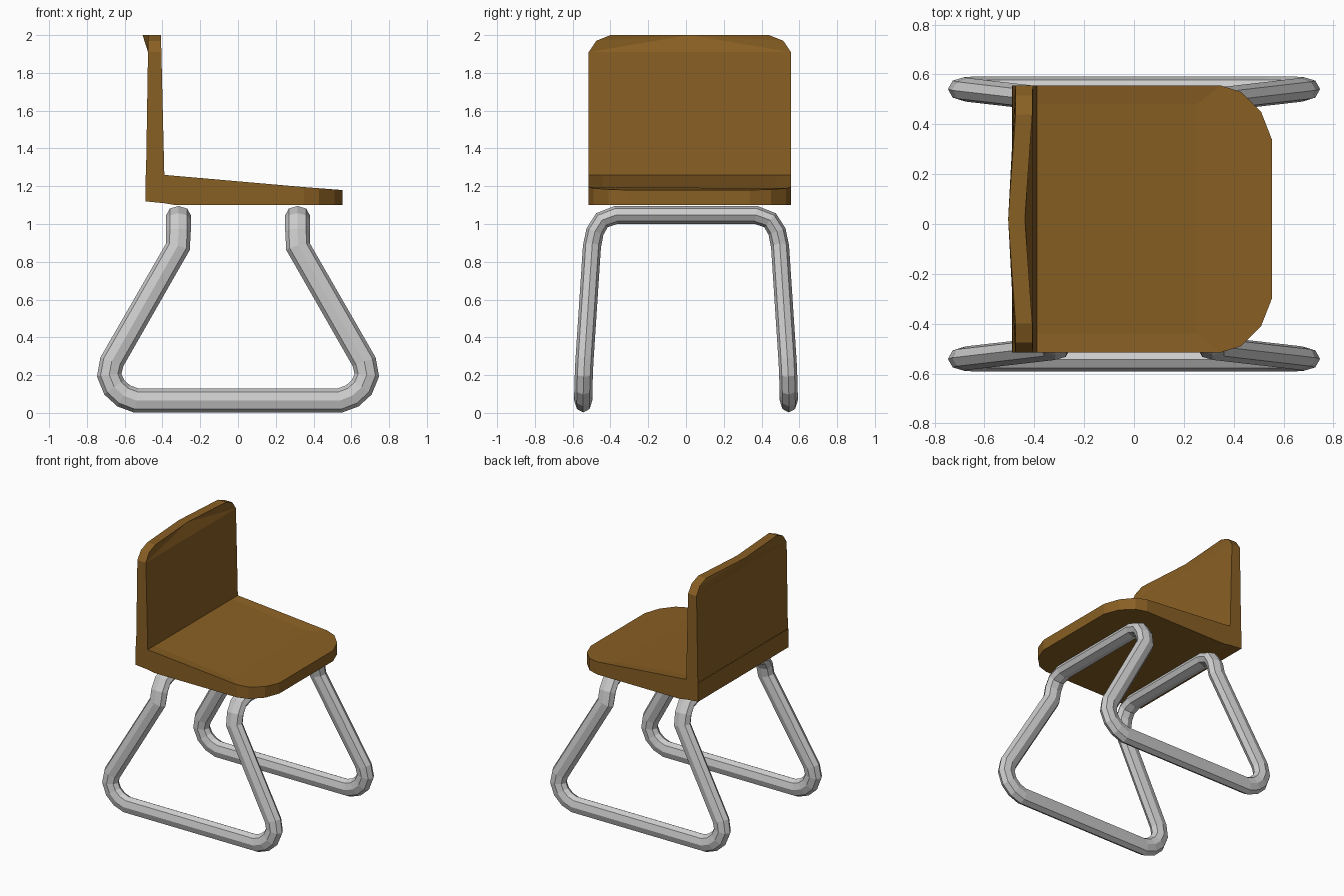
import bpy, bmesh
from math import cos, sin, pi, radians
from mathutils import Vector

if "Cube" in bpy.data.objects:
    bpy.data.objects.remove(bpy.data.objects["Cube"])

YC = 0.02  # the shell sits slightly off-centre on the frame


def finish(bm, name, mat=None):
    bmesh.ops.recalc_face_normals(bm, faces=bm.faces)
    mesh = bpy.data.meshes.new(name)
    bm.to_mesh(mesh)
    bm.free()
    obj = bpy.data.objects.new(name, mesh)
    bpy.context.collection.objects.link(obj)
    if mat:
        mesh.materials.append(mat)
    return obj


wood = bpy.data.materials.new("brown_shell")
wood.diffuse_color = (0.25, 0.115, 0.017, 1)
wood.use_nodes = True
wood.node_tree.nodes["Principled BSDF"].inputs["Base Color"].default_value = wood.diffuse_color


# Seat: rounded front corners, wedge-shaped side profile, shallow dish
def seat_top(x):
    if x <= -0.39:
        return 1.26
    if x <= 0.29:
        return 1.26 - 0.06 * (x + 0.39) / 0.68
    return 1.20 - 0.02 * (x - 0.29) / 0.26


half = [(-0.49, 0.535), (-0.39, 0.535), (-0.33, 0.535), (0.35, 0.535),
        (0.43, 0.51), (0.51, 0.43), (0.553, 0.32)]
ring = half + [(x, -y) for x, y in reversed(half)]
bm = bmesh.new()
top = [bm.verts.new((x, y + YC, seat_top(x))) for x, y in ring]
bot = [bm.verts.new((x, y + YC, 1.12 if x < -0.45 else 1.11 if x < -0.35 else 1.10))
       for x, y in ring]
n = len(ring)
for i in range(n):
    j = (i + 1) % n
    bm.faces.new((top[i], top[j], bot[j], bot[i]))
for i in range(2):
    bm.faces.new((bot[i], bot[i + 1], bot[n - 2 - i], bot[n - 1 - i]))
bm.faces.new(bot[2:n - 2])
dish = [bm.verts.new((x, y + YC, z)) for x, y, z in
        [(-0.39, 0.46, 1.26), (0.25, 0.46, 1.19), (0.25, -0.46, 1.19), (-0.39, -0.46, 1.26)]]
bm.faces.new(dish)
bm.faces.new(top[1:4] + [dish[1], dish[0]])
bm.faces.new(top[n - 4:n - 1] + [dish[3], dish[2]])
bm.faces.new(top[3:n - 3] + [dish[2], dish[1]])
finish(bm, "seat", wood)

# Backrest: rounded top corners, top edge bowed back at the middle
edge = [(0.535, 1.26), (0.535, 1.91), (0.495, 1.97), (0.42, 2.0)]
outline = edge + [(0, 2.0)] + [(-y, z) for y, z in reversed(edge)]
bm = bmesh.new()
sides = []
for x0, x1 in ((-0.39, -0.408), (-0.487, -0.475)):
    loop = []
    for y, z in outline:
        x = x0 + (x1 - x0) * (z - 1.26) / 0.74
        loop.append(bm.verts.new((x - (0.03 if y == 0 else 0), y + YC, z)))
    bm.faces.new((loop[0], loop[1], loop[7], loop[8]))
    for a, b in ((1, 2), (2, 3), (5, 6), (6, 7), (7, 1)):
        bm.faces.new((loop[4], loop[a], loop[b]))
    sides.append(loop)
f, b = sides
for i in range(8):
    bm.faces.new((f[i], f[i + 1], b[i + 1], b[i]))
finish(bm, "backrest", wood)

# Leg frame: one closed oval tube; x, y, z and outward tilt for one quarter
quarter = [(0.315, 0.37, 1.048, 78), (0.315, 0.445, 1.02, 48), (0.315, 0.482, 0.96, 22),
           (0.318, 0.498, 0.88, 6), (0.668, 0.538, 0.27, 4), (0.682, 0.541, 0.20, 3),
           (0.655, 0.543, 0.135, 2), (0.605, 0.544, 0.09, 1), (0.54, 0.544, 0.066, 0)]
path = []
for sx, sy in ((1, 1), (-1, 1), (-1, -1), (1, -1)):
    part = [(Vector((sx * x, sy * y, z)),
             Vector((0, sy * cos(radians(a)), sin(radians(a))))) for x, y, z, a in quarter]
    path += part if sx == sy else part[::-1]
bm = bmesh.new()
rings = []
count = len(path)
SIDES = 8
for i, (p, out) in enumerate(path):
    t = ((p - path[i - 1][0]).normalized()
         + (path[(i + 1) % count][0] - p).normalized()).normalized()
    out = (out - t * out.dot(t)).normalized()
    wide = t.cross(out)
    rings.append([bm.verts.new(p + out * 0.048 * cos(2 * pi * k / SIDES)
                               + wide * 0.065 * sin(2 * pi * k / SIDES))
                  for k in range(SIDES)])
for i in range(count):
    r, s = rings[i], rings[(i + 1) % count]
    for k in range(SIDES):
        m = (k + 1) % SIDES
        bm.faces.new((r[k], r[m], s[m], s[k]))
finish(bm, "leg_frame")
